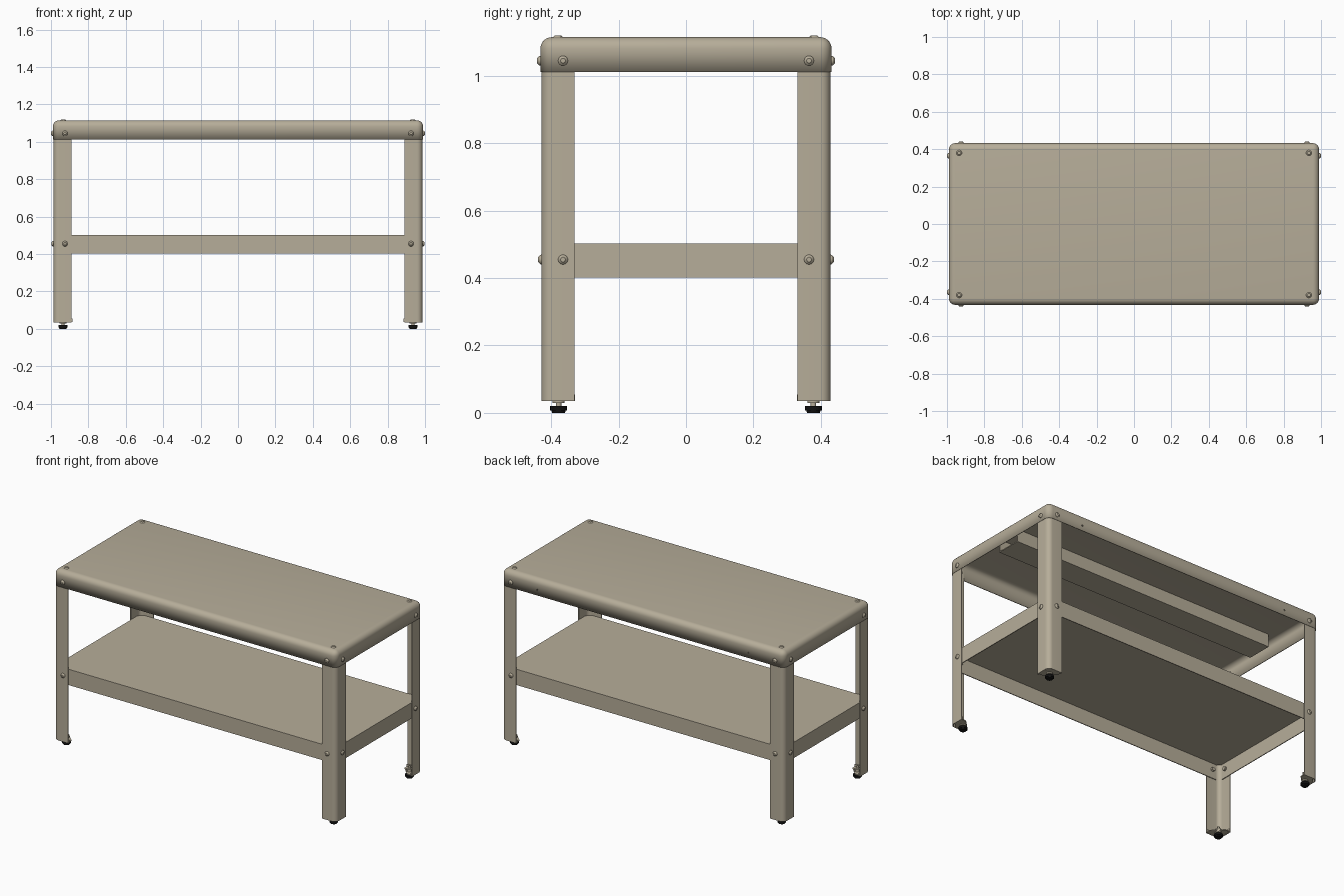
import bpy, bmesh, math
from mathutils import Matrix, Vector

cube = bpy.data.objects.get("Cube")
if cube:
    bpy.data.objects.remove(cube, do_unlink=True)


def material(name, rgb):
    m = bpy.data.materials.new(name)
    m.use_nodes = True
    m.diffuse_color = (*rgb, 1)
    m.node_tree.nodes["Principled BSDF"].inputs["Base Color"].default_value = (*rgb, 1)
    return m


BEIGE = material("beige_paint", (0.47, 0.42, 0.32))
BLACK = material("black_rubber", (0.006, 0.006, 0.006))
DARK = material("dark_hole", (0.08, 0.07, 0.055))

HX, HY = 0.99, 0.432        # table half size
TOP, RIM = 1.115, 1.012     # top sheet and lower edge of its rim
LX, LY = 0.987, 0.429       # outer faces of the legs
SHEET = 0.005


def finish(name, bm, mat, mirror=(False, False), smooth=True):
    bmesh.ops.recalc_face_normals(bm, faces=bm.faces)
    mesh = bpy.data.meshes.new(name)
    bm.to_mesh(mesh)
    bm.free()
    mesh.materials.append(mat)
    ob = bpy.data.objects.new(name, mesh)
    bpy.context.collection.objects.link(ob)
    if any(mirror):
        mod = ob.modifiers.new("mirror", 'MIRROR')
        mod.use_axis = (*mirror, False)
        mod.use_mirror_merge = False
    if smooth:
        bpy.ops.object.select_all(action='DESELECT')
        ob.select_set(True)
        bpy.context.view_layer.objects.active = ob
        bpy.ops.object.shade_smooth_by_angle(angle=math.radians(35))
    return ob


def box(bm, lo, hi):
    lo, hi = Vector(lo), Vector(hi)
    size = Matrix.Diagonal((*(hi - lo), 1))
    return bmesh.ops.create_cube(bm, size=1, matrix=Matrix.Translation((lo + hi) / 2) @ size)["verts"]


def prism(bm, outline, z0, z1):
    face = bm.faces.new([bm.verts.new((x, y, z0)) for x, y in outline])
    new = bmesh.ops.extrude_face_region(bm, geom=[face])["geom"]
    bmesh.ops.translate(bm, vec=(0, 0, z1 - z0),
                        verts=[g for g in new if isinstance(g, bmesh.types.BMVert)])


def disc(bm, base, axis, r1, r2, height, sides=20):
    axis = Vector(axis)
    turn = axis.to_track_quat('Z', 'Y').to_matrix().to_4x4()
    bmesh.ops.create_cone(bm, cap_ends=True, segments=sides, radius1=r1, radius2=r2, depth=height,
                          matrix=Matrix.Translation(Vector(base) + axis * height / 2) @ turn)


def angle_outline(inset, width):
    """L section with a rounded outer corner."""
    def arc(gap, radius):
        cx, cy = LX - inset - gap - radius, LY - inset - gap - radius
        return [(cx + radius * math.cos(a), cy + radius * math.sin(a))
                for a in (math.pi / 2 * i / 8 for i in range(9))]
    x0, y0 = LX - width, LY - width
    outer, inner = arc(0, 0.03), arc(SHEET, 0.03 - SHEET)
    return ([(LX - inset, y0)] + outer + [(x0, LY - inset), (x0, LY - inset - SHEET)]
            + inner[::-1] + [(LX - inset - SHEET, y0)])


# Table top: rounded sheet with a folded rim, open below
bm = bmesh.new()
box(bm, (-HX, -HY, RIM), (HX, HY, TOP))
edges = [e for e in bm.edges if max(v.co.z for v in e.verts) > TOP - 0.01]
bmesh.ops.bevel(bm, geom=edges, offset=0.034, segments=7, profile=0.5, affect='EDGES')
bmesh.ops.delete(bm, geom=[f for f in bm.faces if f.calc_center_median().z < RIM + 0.001],
                 context='FACES')
top = finish("table_top", bm, BEIGE)
solid = top.modifiers.new("sheet", 'SOLIDIFY')
solid.thickness, solid.offset = SHEET, -1

# Stiffening channel under the top
bm = bmesh.new()
for side in (-1, 1):
    y = sorted((side * 0.08, side * 0.074))
    box(bm, (-0.92, y[0], 1.035), (0.92, y[1], TOP - SHEET))
box(bm, (-0.92, -0.08, 1.03), (0.92, 0.08, 1.036))
finish("top_stiffener", bm, BEIGE, smooth=False)

# Four angle legs
bm = bmesh.new()
prism(bm, angle_outline(0, 0.098), 0.035, TOP - 0.04)
finish("legs", bm, BEIGE, (True, True))

# Lower shelf: sheet with clipped corners and folded rims
SX, SY, CLIP = LX - SHEET, LY - SHEET, 0.028
bm = bmesh.new()
prism(bm, [(SX, SY - CLIP), (SX - CLIP, SY), (CLIP - SX, SY), (-SX, SY - CLIP),
           (-SX, CLIP - SY), (CLIP - SX, -SY), (SX - CLIP, -SY), (SX, CLIP - SY)], 0.497, 0.502)
for s in (-1, 1):
    y = sorted((s * SY, s * (SY - SHEET)))
    x = sorted((s * SX, s * (SX - SHEET)))
    box(bm, (CLIP - SX, y[0], 0.402), (SX - CLIP, y[1], 0.5))
    box(bm, (x[0], CLIP - SY, 0.402), (x[1], SY - CLIP, 0.5))
finish("lower_shelf", bm, BEIGE, smooth=False)

# Button-head bolts through legs, and nuts behind them
bm = bmesh.new()
for z, skin_x, skin_y in ((1.045, HX, HY), (0.455, LX, LY)):
    for spot, axis in (((0.925, skin_y, z), Vector((0, 1, 0))), ((skin_x, 0.365, z), Vector((1, 0, 0)))):
        spot = Vector(spot)
        disc(bm, spot, axis, 0.0145, 0.0135, 0.004)
        disc(bm, spot + axis * 0.004, axis, 0.0135, 0.007, 0.006)
        disc(bm, spot - axis * 0.024, axis, 0.013, 0.013, 0.012, 6)
finish("side_bolts", bm, BEIGE, (True, True))

# Low rivets on the top corners
bm = bmesh.new()
disc(bm, (0.935, 0.38, TOP), (0, 0, 1), 0.015, 0.009, 0.005)
finish("top_rivets", bm, BEIGE, (True, True))

# Small holes in the back rim
bm = bmesh.new()
disc(bm, (0.74, HY - 0.001, 1.045), (0, 1, 0), 0.007, 0.007, 0.002)
finish("rim_holes", bm, DARK, (True, False))

# Corner brackets that carry the feet
FX, FY = 0.936, 0.378
bm = bmesh.new()
x1, y1 = LX - SHEET, LY - SHEET
prism(bm, [(x1, 0.335), (x1, y1 - 0.03), (x1 - 0.03, y1), (0.89, y1), (0.89, 0.395), (0.95, 0.335)],
      0.036, 0.042)
box(bm, (0.886, y1 - 0.006, 0.036), (0.95, y1, 0.055))
box(bm, (x1 - 0.006, 0.329, 0.036), (x1, 0.39, 0.055))
disc(bm, (FX, FY, 0.042), (0, 0, 1), 0.018, 0.018, 0.014, 6)
disc(bm, (FX, FY, 0.029), (0, 0, 1), 0.018, 0.018, 0.007)
disc(bm, (FX, FY, 0.015), (0, 0, 1), 0.008, 0.008, 0.055)
finish("foot_brackets", bm, BEIGE, (True, True))

# Levelling feet
bm = bmesh.new()
disc(bm, (FX, FY, 0), (0, 0, 1), 0.019, 0.021, 0.007)
disc(bm, (FX, FY, 0.007), (0, 0, 1), 0.025, 0.025, 0.013)
finish("levelling_feet", bm, BLACK, (True, True))
